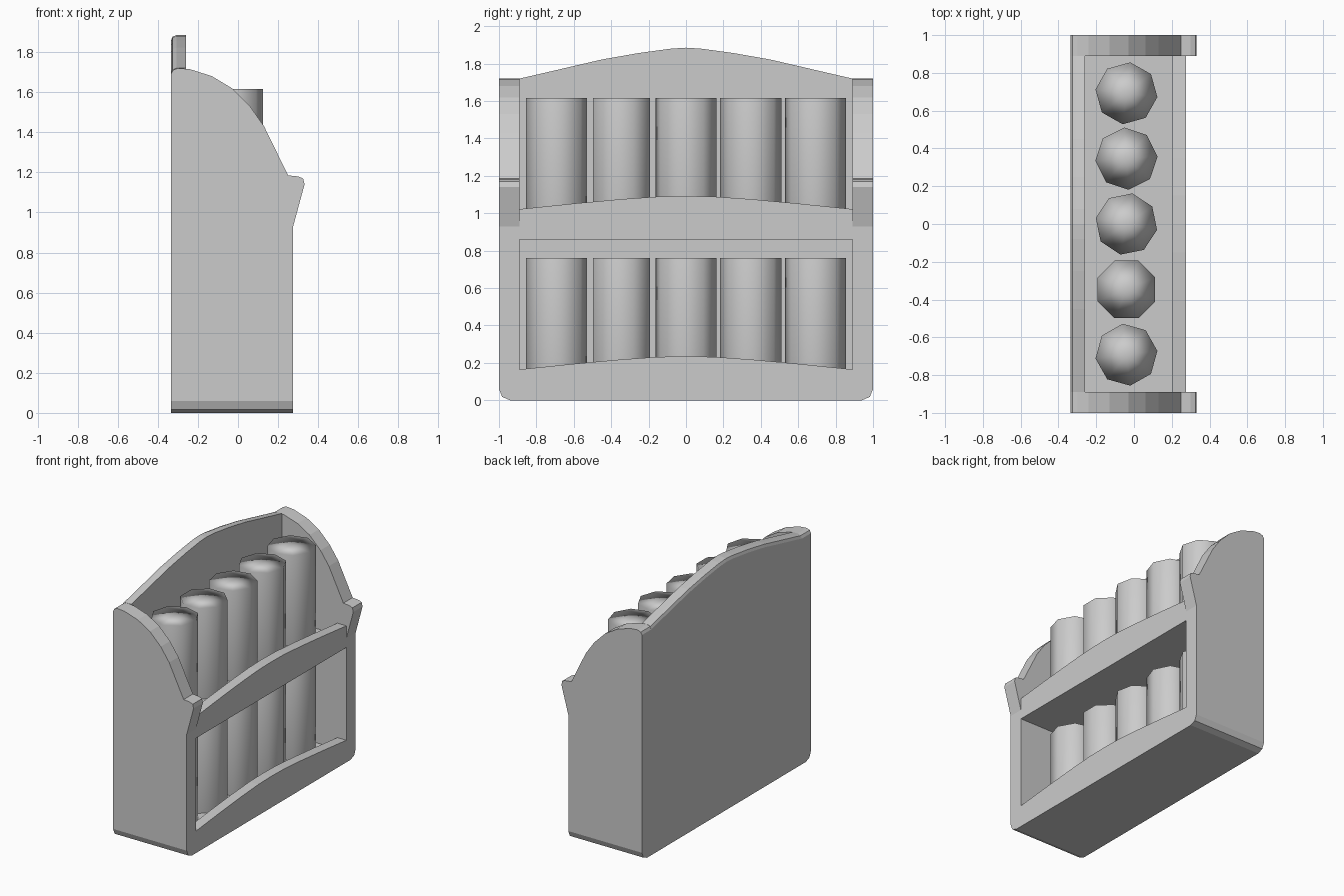
import bpy
import bmesh
from math import radians

cube = bpy.data.objects.get("Cube")
if cube:
    bpy.data.objects.remove(cube, do_unlink=True)

# Single plain grey
grey = bpy.data.materials.new("plain_grey")
grey.use_nodes = True
colour = (0.6, 0.6, 0.6, 1)
grey.diffuse_color = colour
grey.node_tree.nodes["Principled BSDF"].inputs["Base Color"].default_value = colour

# Outer and inner limits of the case
BACK, BACK_IN, FRONT_IN, FRONT = -0.335, -0.26, 0.2, 0.275
INNER, OUTER = 0.89, 1.0


def prism(name, profile, axis, lo, hi, edge_rule=None, radius=0.0):
    """Extrude a (horizontal, z) profile along x or y, rounding chosen edges."""
    bm = bmesh.new()
    rings = []
    for d in (lo, hi):
        rings.append([bm.verts.new((d, h, z) if axis == "x" else (h, d, z))
                      for h, z in profile])
    a, b = rings
    n = len(profile)
    bm.faces.new(a)
    bm.faces.new(b[::-1])
    for i in range(n):
        j = (i + 1) % n
        bm.faces.new((a[i], b[i], b[j], a[j]))
    bmesh.ops.recalc_face_normals(bm, faces=bm.faces)
    if edge_rule:
        chosen = [e for e in bm.edges if all(edge_rule(v.co) for v in e.verts)]
        bmesh.ops.bevel(bm, geom=chosen, offset=radius, segments=2,
                        profile=0.5, affect="EDGES")
    mesh = bpy.data.meshes.new(name)
    bm.to_mesh(mesh)
    bm.free()
    mesh.materials.append(grey)
    obj = bpy.data.objects.new(name, mesh)
    bpy.context.collection.objects.link(obj)
    return obj


def arched(half_curve):
    """Mirror a half curve (centre outwards) into a full one, left to right."""
    return [(-y, z) for y, z in half_curve[:0:-1]] + half_curve


def panel(bottom, half_curve):
    return [(INNER, bottom), (-INNER, bottom)] + arched(half_curve)


# Side panels with curved shoulder and front nose
side = [(BACK, 0), (FRONT, 0), (FRONT, 0.93), (0.332, 1.14), (0.325, 1.17),
        (0.3, 1.18), (0.25, 1.185), (0.13, 1.43), (0.06, 1.53), (-0.03, 1.62),
        (-0.13, 1.68), (-0.24, 1.715), (-0.3, 1.72), (-0.325, 1.71), (BACK, 1.69)]
for name, s in (("left", 1), ("right", -1)):
    lo, hi = sorted((s * INNER, s * OUTER))
    prism(name + "_side_panel", side, "y", lo, hi,
          lambda c: c.z < 0.001 and abs(c.y) > 0.99, 0.06)

# Back panel with arched top, rounded at its outer rim
back_top = [(0, 1.885), (0.08, 1.88), (0.25, 1.857), (0.45, 1.822), (0.6, 1.787), (INNER, 1.72)]
prism("back_panel", panel(0, back_top), "x", BACK, BACK_IN,
      lambda c: c.z > 1.7 and c.x < BACK + 0.001, 0.028)

# Front lip and front band, both with arched tops
arch = [(0, 0.235), (0.15, 0.232), (0.35, 0.218), (0.6, 0.195), (INNER, 0.165)]
prism("front_lip", panel(0, arch), "x", FRONT_IN, FRONT)
prism("front_band", panel(0.86, [(y, z + 0.857) for y, z in arch]), "x", FRONT_IN, FRONT)

# Floor and middle shelf
SHELF_HEIGHTS = (("floor", 0, 0.08), ("middle_shelf", 0.86, 0.935))
for name, z0, z1 in SHELF_HEIGHTS:
    rect = [(BACK_IN, z0), (FRONT_IN, z0), (FRONT_IN, z1), (BACK_IN, z1)]
    prism(name, rect, "y", -INNER, INNER)

# Two rows of eight-sided tubes, each turned a little differently
TURNS = (7, 22.5, -11, 4, -7)
for row, z0, z1 in (("lower", 0.08, 0.76), ("upper", 0.935, 1.615)):
    for i, turn in enumerate(TURNS):
        bpy.ops.mesh.primitive_cylinder_add(
            vertices=8, radius=0.165, depth=z1 - z0, end_fill_type="TRIFAN",
            location=(-0.04, (i - 2) * 0.346, (z0 + z1) / 2),
            rotation=(0, 0, radians(turn)))
        tube = bpy.context.object
        tube.name = f"{row}_tube_{i + 1}"
        tube.data.materials.append(grey)
        bpy.ops.object.shade_smooth()
        soften = tube.modifiers.new("soft_normals", "WEIGHTED_NORMAL")
        soften.mode = "FACE_AREA"
